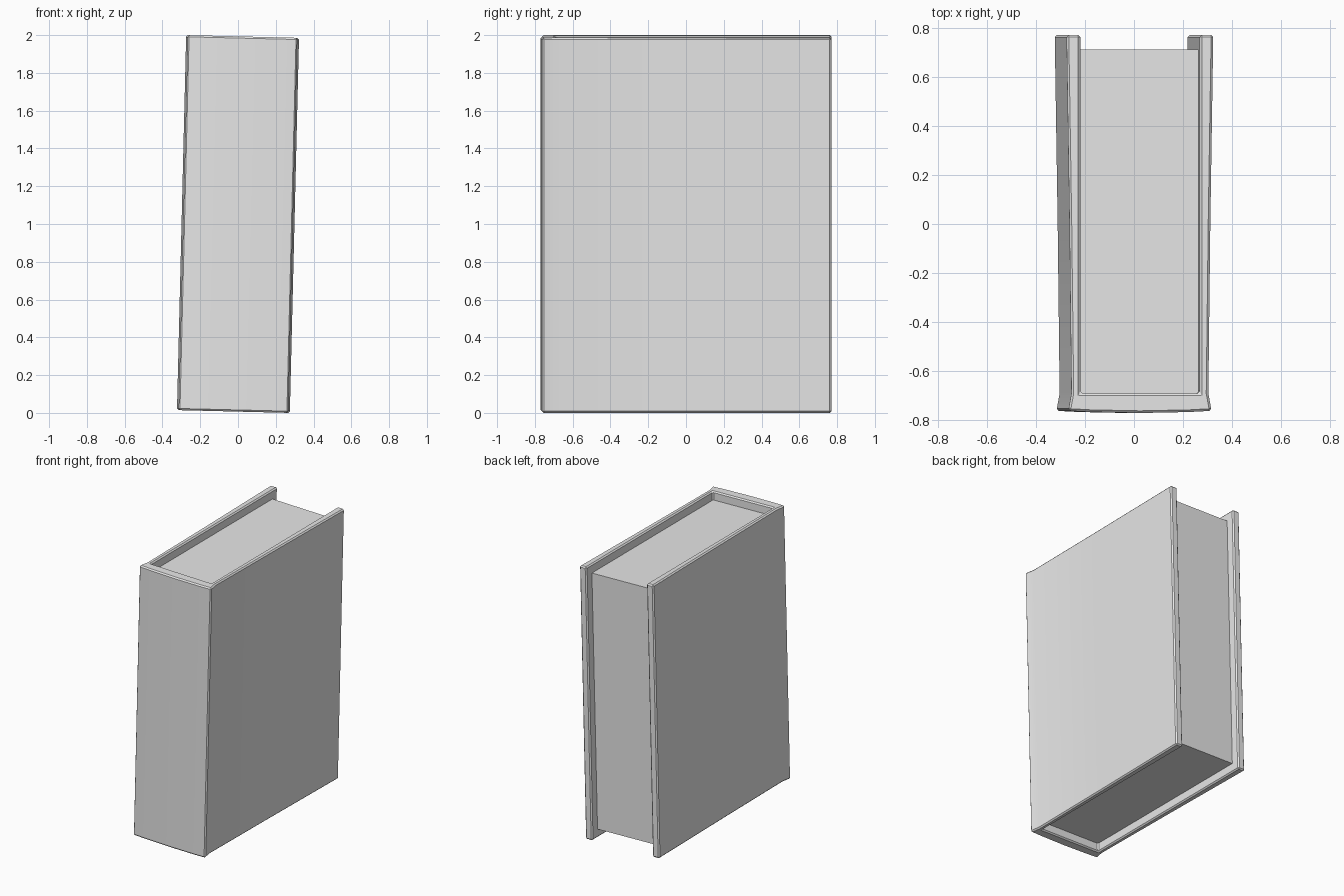
import bpy, bmesh, math
from mathutils import Matrix

cube = bpy.data.objects.get("Cube")
if cube:
    bpy.data.objects.remove(cube, do_unlink=True)

grey = bpy.data.materials.new("plain grey")
grey.use_nodes = True
grey.diffuse_color = (0.8, 0.8, 0.8, 1)
grey.node_tree.nodes["Principled BSDF"].inputs["Base Color"].default_value = (0.8, 0.8, 0.8, 1)

# The whole book leans a little towards +x
LEAN = Matrix.Translation((0, 0, 1)) @ Matrix.Rotation(math.radians(1.4), 4, 'Y')


def extrude_outline(name, outline, height, bevel=0.0):
    """Upright prism from an (x, y) outline, with optional chamfered edges."""
    bm = bmesh.new()
    base = bm.faces.new([bm.verts.new((x, y, -height / 2)) for x, y in outline])
    top = bmesh.ops.extrude_face_region(bm, geom=[base])["geom"]
    verts = [g for g in top if isinstance(g, bmesh.types.BMVert)]
    bmesh.ops.translate(bm, verts=verts, vec=(0, 0, height))
    bmesh.ops.recalc_face_normals(bm, faces=bm.faces)
    if bevel:
        sharp = [e for e in bm.edges if e.calc_face_angle(0) > 0.6]
        bmesh.ops.bevel(bm, geom=sharp, offset=bevel, segments=1, affect='EDGES')
    bm.transform(LEAN)
    mesh = bpy.data.meshes.new(name)
    bm.to_mesh(mesh)
    bm.free()
    mesh.materials.append(grey)
    obj = bpy.data.objects.new(name, mesh)
    bpy.context.collection.objects.link(obj)
    bpy.ops.object.select_all(action='DESELECT')
    obj.select_set(True)
    bpy.context.view_layer.objects.active = obj
    bpy.ops.object.shade_smooth_by_angle(angle=math.radians(30))
    return obj


# Cover: two boards joined by a slightly rounded spine, pinched at the hinges
half = [(0.2, -0.766), (0.292, -0.761), (0.279, -0.69), (0.287, 0.0),
        (0.299, 0.77), (0.243, 0.77), (0.243, -0.69)]
mirrored = [(-x, y) for x, y in reversed(half)]
extrude_outline("book_cover", [(0, -0.77)] + half + mirrored, 1.986, 0.009)

# Page block, recessed from the three open edges of the cover
extrude_outline("page_block", [(-0.241, -0.7), (0.241, -0.7),
                               (0.241, 0.71), (-0.241, 0.71)], 1.86)
